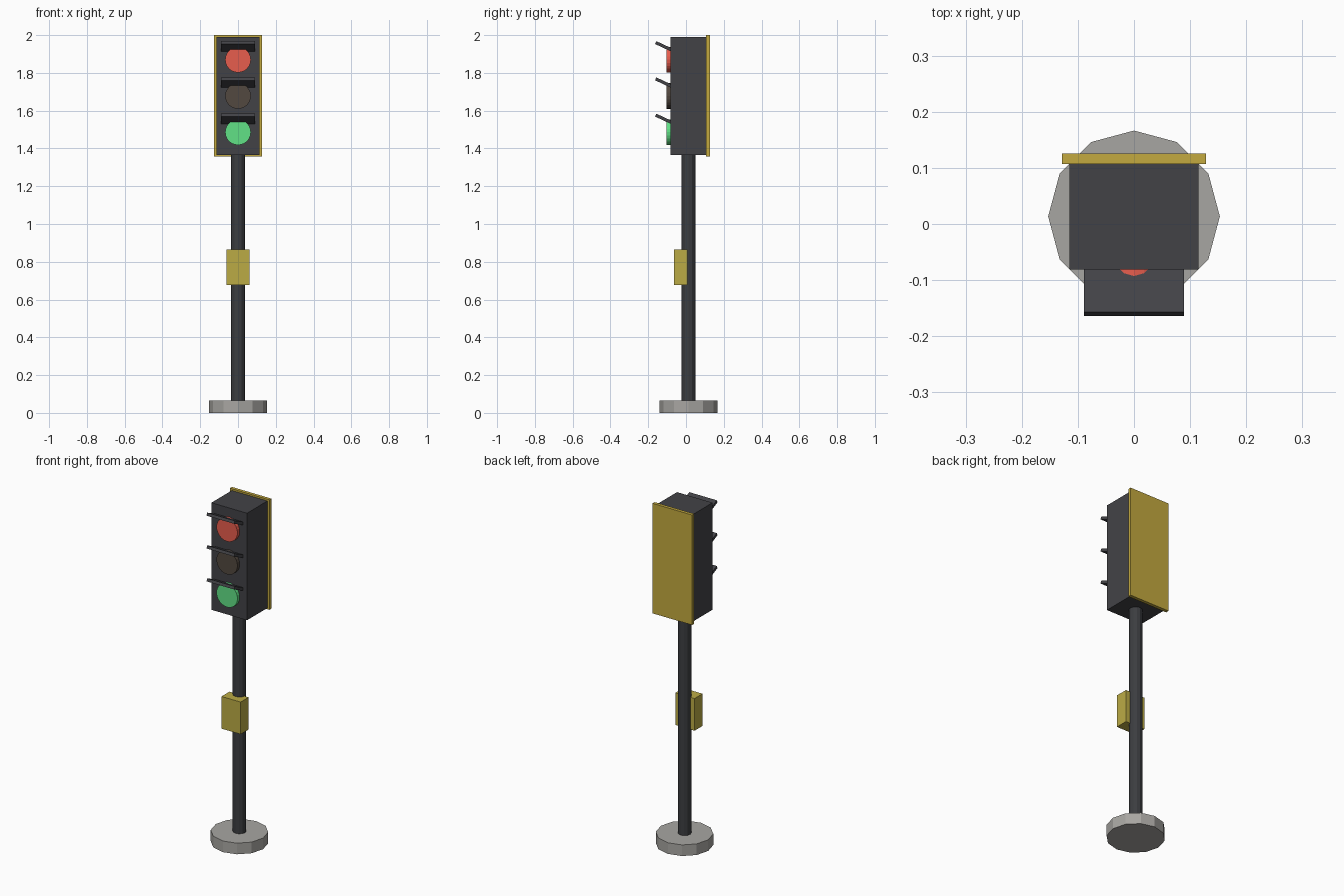
import bpy
from math import pi, radians, cos, sin

if "Cube" in bpy.data.objects:
    bpy.data.objects.remove(bpy.data.objects["Cube"])


def material(name, rgb):
    m = bpy.data.materials.new(name)
    m.diffuse_color = (*rgb, 1)
    m.use_nodes = True
    m.node_tree.nodes["Principled BSDF"].inputs["Base Color"].default_value = m.diffuse_color
    return m


DARK = material("dark_metal", (0.055, 0.055, 0.062))
POLE = material("pole_metal", (0.045, 0.047, 0.052))
YELLOW = material("yellow_paint", (0.55, 0.40, 0.05))
BOX = material("box_yellow", (0.50, 0.41, 0.06))
CONCRETE = material("concrete", (0.39, 0.38, 0.36))
RED = material("red_lens", (0.80, 0.11, 0.075))
AMBER = material("unlit_lens", (0.085, 0.065, 0.05))
GREEN = material("green_lens", (0.12, 0.75, 0.24))


def finish(name, mat):
    ob = bpy.context.object
    ob.name = name
    ob.data.materials.append(mat)
    return ob


def box(name, lo, hi, mat):
    mid = [(a + b) / 2 for a, b in zip(lo, hi)]
    bpy.ops.mesh.primitive_cube_add(size=1, location=mid)
    ob = finish(name, mat)
    ob.scale = [b - a for a, b in zip(lo, hi)]
    return ob


def cylinder(name, radius, depth, loc, sides, mat, rot=(0, 0, 0)):
    bpy.ops.mesh.primitive_cylinder_add(vertices=sides, radius=radius, depth=depth,
                                        location=loc, rotation=rot)
    return finish(name, mat)


# Base and pole
CY = 0.0135
cylinder("base", 0.153, 0.065, (0, CY, 0.0325), 12, CONCRETE)
cylinder("pole", 0.036, 1.32, (0, CY, 0.715), 12, POLE)

# Push-button box on the pole
box("control_box", (-0.062, -0.064, 0.677), (0.062, 0.009, 0.865), BOX)

# Signal head and backing plate
box("signal_housing", (-0.115, -0.081, 1.364), (0.115, 0.108, 1.99), DARK)
box("back_plate", (-0.128, 0.107, 1.357), (0.128, 0.126, 2.0), YELLOW)

# Lenses with tilted visors
TILT, LENGTH, THICK = radians(25), 0.096, 0.0165
for label, z, mat in (("red", 1.870, RED), ("amber", 1.678, AMBER), ("green", 1.486, GREEN)):
    cylinder(label + "_lens", 0.068, 0.03, (0, -0.087, z), 24, mat, (pi / 2, 0, 0))
    bpy.ops.mesh.primitive_cube_add(
        size=1, rotation=(-TILT, 0, 0),
        location=(0, -0.1605 + cos(TILT) * LENGTH / 2, z + 0.0905 - sin(TILT) * LENGTH / 2))
    finish(label + "_visor", DARK).scale = (0.178, LENGTH, THICK)
